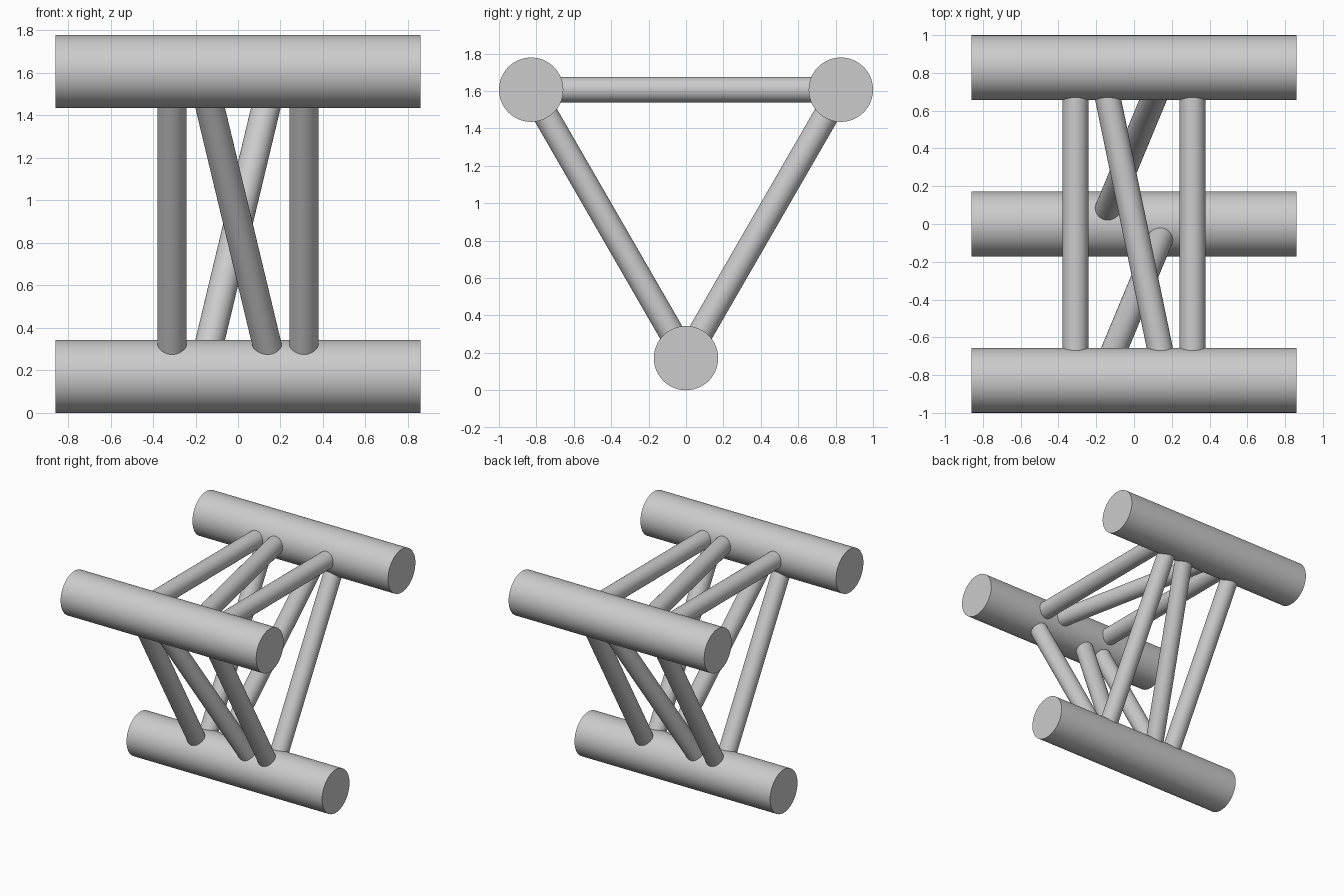
import bpy
import math
from mathutils import Vector

cube = bpy.data.objects.get("Cube")
if cube:
    bpy.data.objects.remove(cube, do_unlink=True)

CHORD_R, BRACE_R = 0.172, 0.068
HALF_LEN = 0.86
STRAIGHT_X, DIAGONAL_X = 0.31, 0.172

grey = bpy.data.materials.new("light grey steel")
grey.use_nodes = True
colour = (0.6, 0.6, 0.6, 1)
grey.diffuse_color = colour
grey.node_tree.nodes["Principled BSDF"].inputs["Base Color"].default_value = colour


def tube(name, start, end, radius):
    """Smooth round bar between two points."""
    start, end = Vector(start), Vector(end)
    axis = end - start
    bpy.ops.mesh.primitive_cylinder_add(
        vertices=64, radius=radius, depth=axis.length, location=(start + end) / 2)
    bar = bpy.context.object
    bar.name = name
    bar.rotation_euler = axis.to_track_quat("Z", "Y").to_euler()
    bar.data.materials.append(grey)
    bpy.ops.object.shade_smooth_by_angle(angle=math.radians(30))


# Chord axes in the y-z plane, an equilateral triangle standing on its point
chords = {
    "bottom": (0, 0.172),
    "back": (0.828, 1.607),
    "front": (-0.828, 1.607),
}
for name, (y, z) in chords.items():
    tube(name + "_chord", (-HALF_LEN, y, z), (HALF_LEN, y, z), CHORD_R)

# Each face: two straight braces and one diagonal, from -x to +x
faces = [("bottom", "back"), ("back", "front"), ("front", "bottom")]
for a, b in faces:
    face = a + "_to_" + b
    for side, x in (("right", -STRAIGHT_X), ("left", STRAIGHT_X)):
        tube(f"{face}_{side}_brace", (x, *chords[a]), (x, *chords[b]), BRACE_R)
    tube(face + "_diagonal_brace", (-DIAGONAL_X, *chords[a]),
         (DIAGONAL_X, *chords[b]), BRACE_R)
